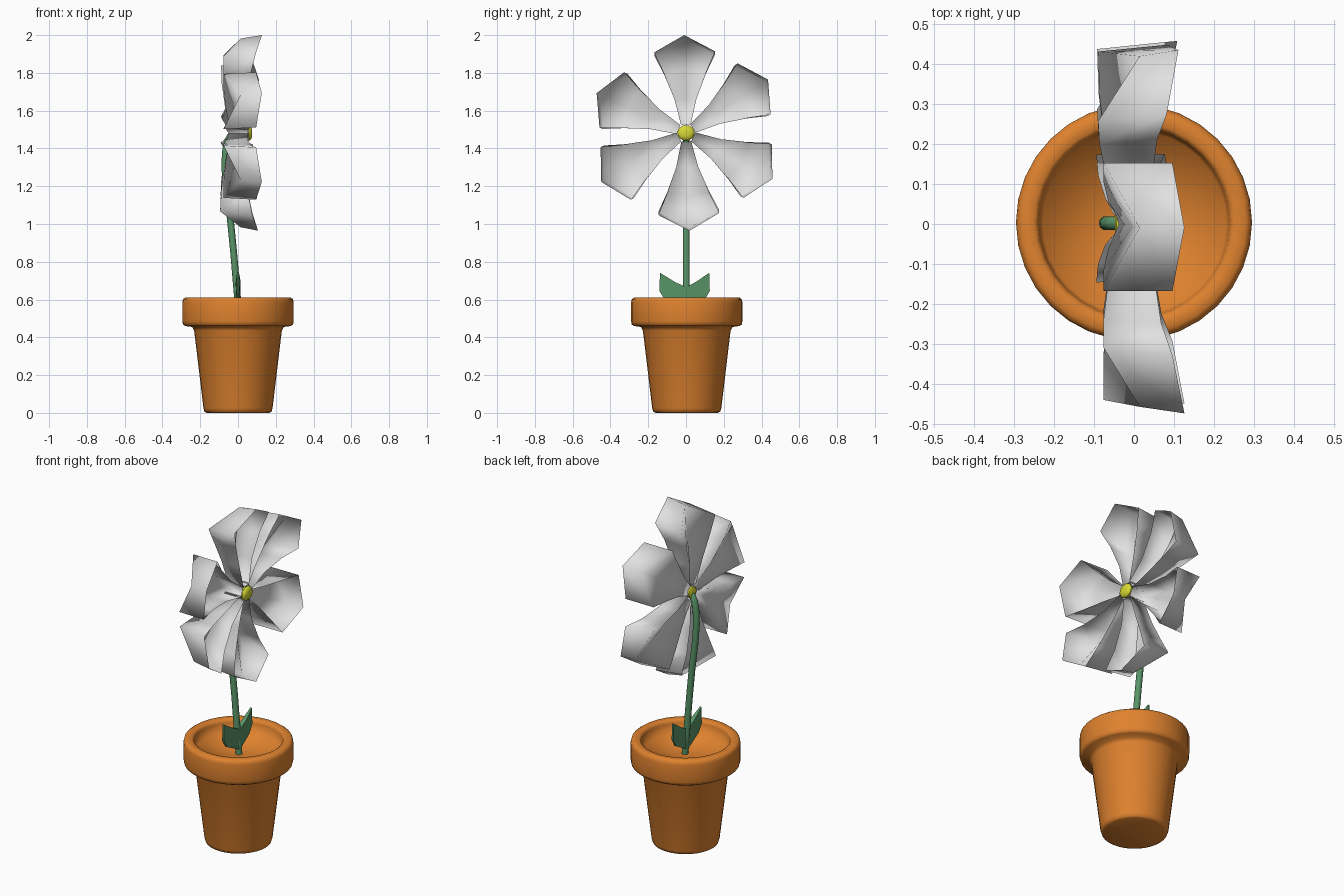
import bpy, bmesh, math
from mathutils import Vector

if "Cube" in bpy.data.objects:
    bpy.data.objects.remove(bpy.data.objects["Cube"])


def material(name, rgb):
    m = bpy.data.materials.new(name)
    m.diffuse_color = (*rgb, 1)
    m.use_nodes = True
    m.node_tree.nodes["Principled BSDF"].inputs["Base Color"].default_value = m.diffuse_color
    return m


TERRACOTTA = material("terracotta", (0.74, 0.225, 0.028))
GREEN = material("leaf green", (0.10, 0.30, 0.14))
WHITE = material("petal white", (0.75, 0.75, 0.75))
YELLOW = material("centre yellow", (0.68, 0.69, 0.035))


def make(name, verts, faces, mat, angle=40, closed=True):
    mesh = bpy.data.meshes.new(name)
    mesh.from_pydata(verts, [], faces)
    if closed:
        bm = bmesh.new()
        bm.from_mesh(mesh)
        bmesh.ops.recalc_face_normals(bm, faces=bm.faces)
        bm.to_mesh(mesh)
        bm.free()
    obj = bpy.data.objects.new(name, mesh)
    bpy.context.collection.objects.link(obj)
    mesh.materials.append(mat)
    bpy.ops.object.select_all(action='DESELECT')
    obj.select_set(True)
    bpy.context.view_layer.objects.active = obj
    bpy.ops.object.shade_smooth_by_angle(angle=math.radians(angle))
    return obj


def skin(rings):
    """Join equal-length closed rings into one capped surface."""
    n = len(rings[0])
    verts = [v for ring in rings for v in ring]
    faces = []
    for i in range(len(rings) - 1):
        for j in range(n):
            k = (j + 1) % n
            faces.append((i * n + j, i * n + k, (i + 1) * n + k, (i + 1) * n + j))
    faces.append(tuple(range(n)))
    faces.append(tuple((len(rings) - 1) * n + j for j in range(n)))
    return verts, faces


def circle(r, z, n):
    return [(r * math.cos(2 * math.pi * j / n), r * math.sin(2 * math.pi * j / n), z)
            for j in range(n)]


# Pot: turned profile from the base, over the rim, down to the inner floor
pot_profile = [(0.165, 0), (0.177, 0.006), (0.183, 0.025), (0.232, 0.435), (0.242, 0.455),
               (0.28, 0.46), (0.291, 0.468), (0.295, 0.485), (0.295, 0.585), (0.291, 0.602),
               (0.28, 0.61), (0.25, 0.61), (0.241, 0.603), (0.238, 0.59), (0.229, 0.535),
               (0.02, 0.518)]
pot = make("pot", *skin([circle(r, z, 32) for r, z in pot_profile]), TERRACOTTA, 88)
pot.location.y = 0.004

# Stem: a tube along a smooth path in the xz plane
path = [(0.005, 0.515), (-0.006, 0.65), (-0.023, 0.85), (-0.041, 1.03), (-0.06, 1.18),
        (-0.07, 1.3), (-0.067, 1.38), (-0.057, 1.435), (-0.042, 1.465), (-0.02, 1.478)]
rings = []
for i, (x, z) in enumerate(path):
    a, b = path[max(i - 1, 0)], path[min(i + 1, len(path) - 1)]
    t = Vector((b[0] - a[0], 0, b[1] - a[1])).normalized()
    side = Vector((t.z, 0, -t.x))
    rings.append([Vector((x, 0.002, z)) + 0.018 * (side * math.cos(q) + Vector((0, 1, 0)) * math.sin(q))
                  for q in (2 * math.pi * j / 10 for j in range(10))])
make("stem", *skin(rings), GREEN, 60)

# Leaves: thin folded blades on both sides of the stem
leaf_outline = [(0.0, 0.545), (0.10, 0.60), (0.126, 0.645), (0.123, 0.742), (0.055, 0.695), (0.0, 0.665)]
for s, name in ((1, "right_leaf"), (-1.12, "left_leaf")):
    front = [(0.014, s * y, z) for y, z in leaf_outline]
    back = [(-0.012, s * y, z) for y, z in leaf_outline]
    for ring in (front, back):  # thin outer edge
        for i in (1, 2, 3):
            ring[i] = (ring[i][0] * 0.4, ring[i][1], ring[i][2])
    make(name, *skin([front, back]), GREEN)

# Flower centre: slim core with a wide shallow button at the front
CENTRE_Z = 1.482
core = [(0.03, -0.048), (0.036, -0.044), (0.036, 0.054), (0.047, 0.057), (0.046, 0.062),
        (0.034, 0.072), (0.015, 0.075)]
rings = [[(x, p[0], CENTRE_Z + p[1] * 0.9) for p in circle(r, 0, 10)] for r, x in core]
make("flower_centre", *skin(rings), YELLOW, 50)

# Petals: trough-shaped sheets, open to the front, with a ridge along the floor
# radius of front edge, of floor edge, of ridge, half width, x of front edge, floor edge, ridge
sections = [(0.044, 0.044, 0.044, 0.026, 0.055, -0.046, -0.038),
            (0.18, 0.18, 0.18, 0.058, 0.052, -0.064, -0.022),
            (0.32, 0.31, 0.34, 0.110, 0.068, -0.076, -0.005),
            (0.43, 0.41, 0.50, 0.160, 0.096, -0.076, 0.014)]
# angle and backward lean of each petal
for n, (deg, lean) in enumerate(((91, 0), (33, -0.015), (-28, -0.018), (-88, -0.02), (-150, 0), (156, 0))):
    a = math.radians(deg)

    def place(x, r, w):
        back = 0 if w == 0 else lean * r / 0.45
        return (x + back, r * math.cos(a) - w * math.sin(a),
                CENTRE_Z + r * math.sin(a) + w * math.cos(a))

    verts, faces = [], []
    for rf, rb, rm, w, fe, be, bk in sections:
        verts += [place(fe, rf, -w), place(be, rb, -w), place(bk, rm, 0),
                  place(be, rb, w), place(fe, rf, w)]
    for i in range(len(sections) - 1):
        for j in range(4):
            p = i * 5 + j
            faces.append((p, p + 5, p + 6, p + 1))
    faces.append((0, 1, 2, 3, 4))  # inner wall around the core
    e = 5 * (len(sections) - 1)
    verts.append(place(0.126 + lean, 0.518, 0))  # tip of the outer wall
    tip = len(verts) - 1
    faces += [(e + 1, e, tip, e + 2), (e + 2, tip, e + 4, e + 3)]
    make("petal_%d" % (n + 1), verts, faces, WHITE, 180, closed=False)
